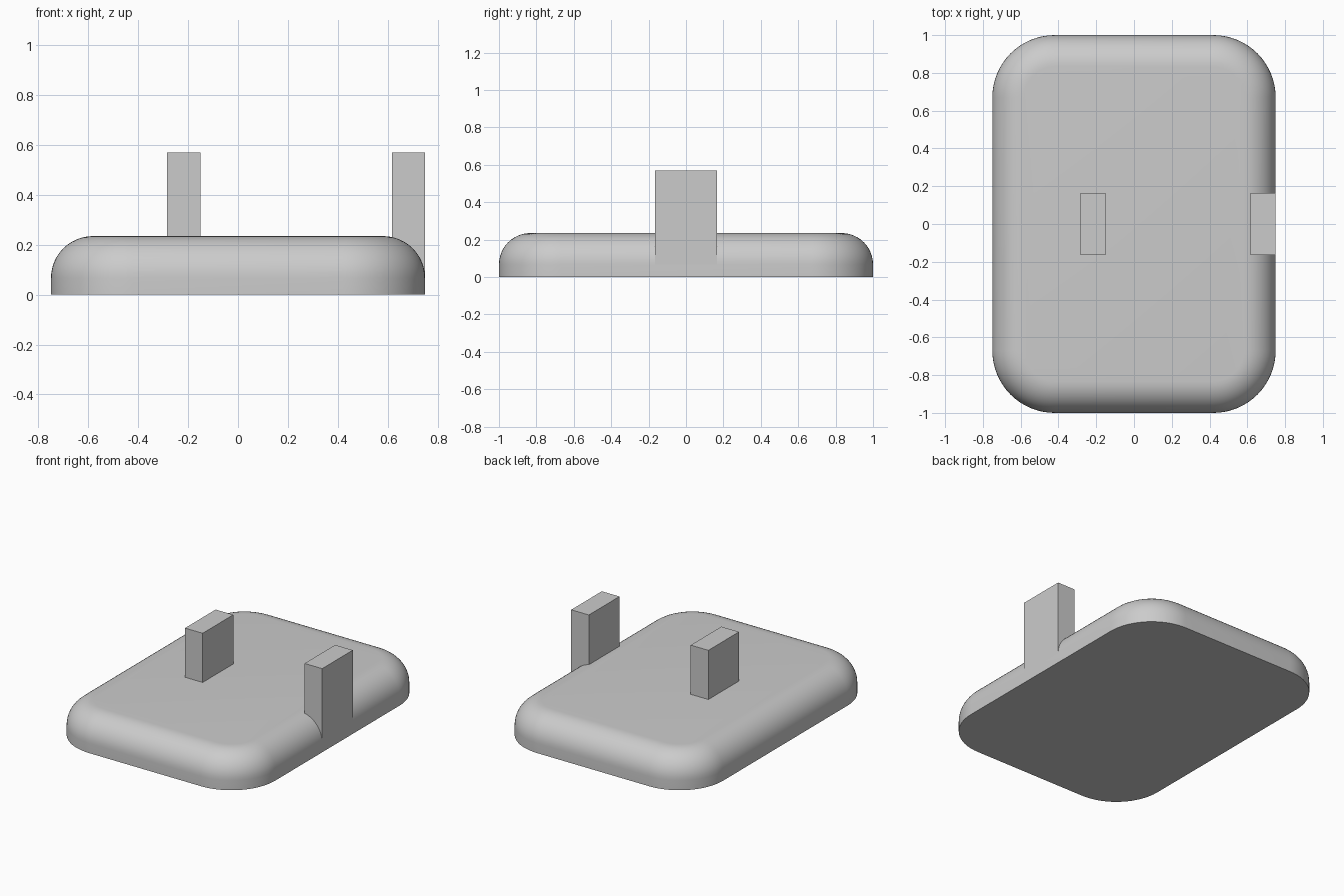
import bpy
import bmesh
import math
from mathutils import Matrix, Vector

cube = bpy.data.objects.get("Cube")
if cube:
    bpy.data.objects.remove(cube, do_unlink=True)

# Single plain grey
grey = bpy.data.materials.new("plain_grey")
grey.use_nodes = True
COLOUR = (0.6, 0.6, 0.6, 1.0)
grey.diffuse_color = COLOUR
grey.node_tree.nodes["Principled BSDF"].inputs["Base Color"].default_value = COLOUR


def new_block(low, high):
    """Box between two opposite corners."""
    low, high = Vector(low), Vector(high)
    bm = bmesh.new()
    matrix = Matrix.Translation((low + high) / 2) @ Matrix.Diagonal((*(high - low), 1))
    bmesh.ops.create_cube(bm, size=1, matrix=matrix)
    return bm


def finish(bm, name):
    mesh = bpy.data.meshes.new(name)
    bm.normal_update()
    bm.to_mesh(mesh)
    bm.free()
    mesh.materials.append(grey)
    obj = bpy.data.objects.new(name, mesh)
    bpy.context.collection.objects.link(obj)
    return obj


# Base slab: round the upright corners, then the top rim
HEIGHT, CORNER, RIM = 0.235, 0.33, 0.168
bm = new_block((-0.75, -1, 0), (0.75, 1, HEIGHT))
upright = [e for e in bm.edges if abs(e.verts[0].co.z - e.verts[1].co.z) > 0.1]
bmesh.ops.bevel(bm, geom=upright, offset=CORNER, segments=16, profile=0.5, affect='EDGES')
rim = [e for e in bm.edges if all(v.co.z > HEIGHT - 0.001 for v in e.verts)]
bmesh.ops.bevel(bm, geom=rim, offset=RIM, segments=12, profile=0.5, affect='EDGES')
base = finish(bm, "base_slab")
bpy.ops.object.select_all(action='DESELECT')
base.select_set(True)
bpy.context.view_layer.objects.active = base
bpy.ops.object.shade_smooth_by_angle(angle=math.radians(35))

# Two upright posts, the left one flush with the slab's side
for name, x in (("inner_post", -0.284), ("side_post", 0.617)):
    finish(new_block((x, -0.165, 0.06), (x + 0.133, 0.165, 0.57)), name)
